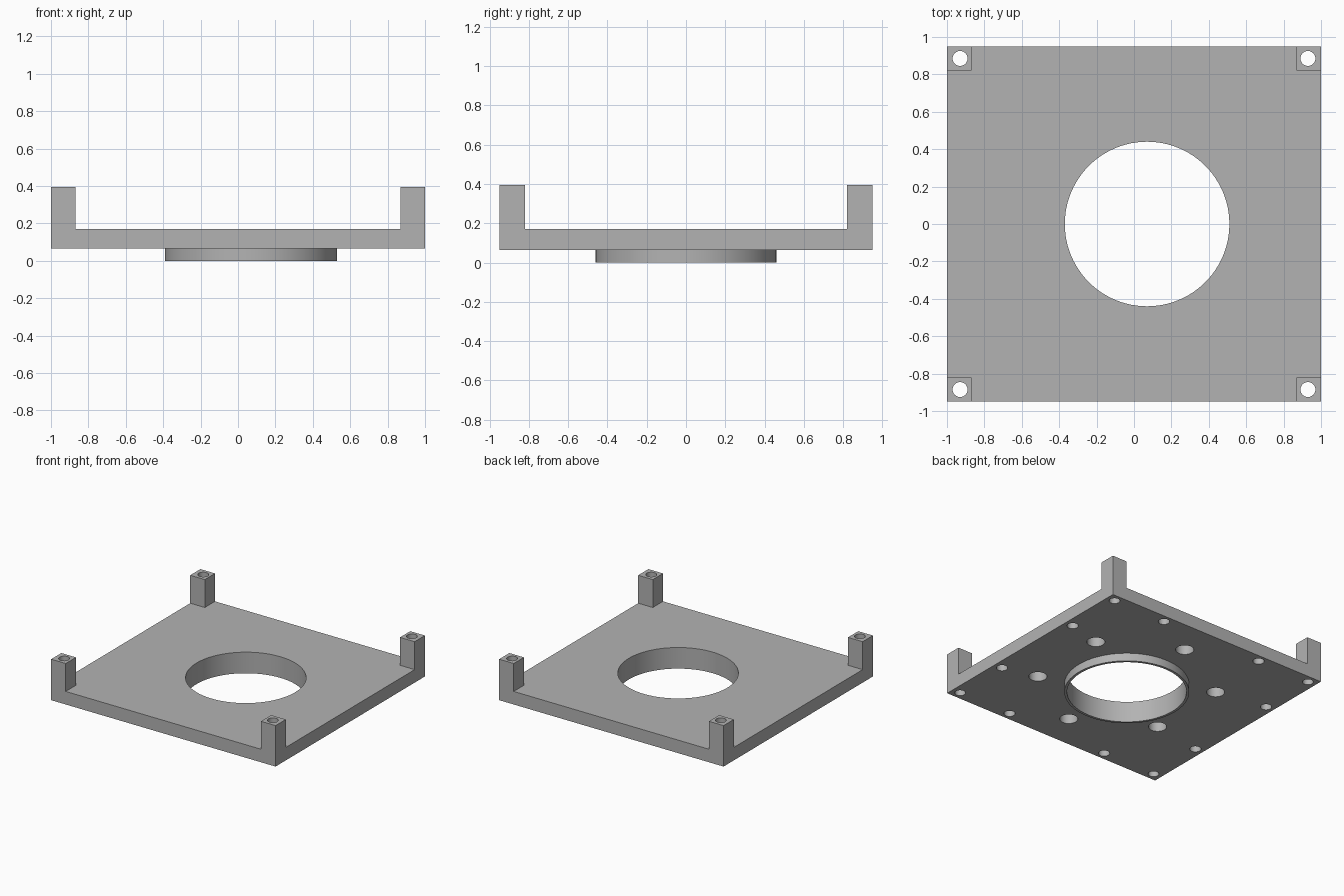
import bpy
import bmesh
import math
from mathutils import Matrix

if "Cube" in bpy.data.objects:
    bpy.data.objects.remove(bpy.data.objects["Cube"], do_unlink=True)

HALF_X, HALF_Y = 1.0, 0.95
BASE, DECK, POST_TOP = 0.065, 0.17, 0.395
POST = 0.13
BORE_X = 0.07
SIGNS = [(sx, sy) for sx in (-1, 1) for sy in (-1, 1)]

grey = bpy.data.materials.new("plain grey")
grey.use_nodes = True
colour = (0.45, 0.45, 0.45, 1)
grey.diffuse_color = colour
grey.node_tree.nodes["Principled BSDF"].inputs["Base Color"].default_value = colour


def add_box(bm, x, y, sx, sy, z0, z1):
    place = Matrix.Translation((x, y, (z0 + z1) / 2)) @ Matrix.Diagonal((sx, sy, z1 - z0, 1))
    bmesh.ops.create_cube(bm, size=1, matrix=place)


def add_cylinder(bm, x, y, r, z0, z1, sides=32):
    bmesh.ops.create_cone(bm, cap_ends=True, segments=sides, radius1=r, radius2=r,
                          depth=z1 - z0, matrix=Matrix.Translation((x, y, (z0 + z1) / 2)))


def make_object(name, bm):
    mesh = bpy.data.meshes.new(name)
    bm.to_mesh(mesh)
    bm.free()
    mesh.materials.append(grey)
    obj = bpy.data.objects.new(name, mesh)
    bpy.context.collection.objects.link(obj)
    return obj


def combine(target, tool, operation):
    mod = target.modifiers.new(operation, 'BOOLEAN')
    mod.object, mod.operation, mod.solver = tool, operation, 'EXACT'
    bpy.context.view_layer.objects.active = target
    bpy.ops.object.modifier_apply(modifier=mod.name)
    bpy.data.objects.remove(tool, do_unlink=True)


# Flat plate
bm = bmesh.new()
add_box(bm, 0, 0, 2 * HALF_X, 2 * HALF_Y, BASE, DECK)
plate = make_object("mounting_plate", bm)

# Corner posts, and the collar below the plate
bm = bmesh.new()
for sx, sy in SIGNS:
    add_box(bm, sx * (HALF_X - POST / 2), sy * (HALF_Y - POST / 2), POST, POST, BASE, POST_TOP)
add_cylinder(bm, BORE_X, 0, 0.46, 0, (BASE + DECK) / 2, 96)
combine(plate, make_object("posts_and_collar", bm), 'UNION')

# Central bore, post holes, and blind holes in the underside
bm = bmesh.new()
add_cylinder(bm, BORE_X, 0, 0.44, -0.1, 0.3, 96)
for sx, sy in SIGNS:
    add_cylinder(bm, sx * 0.93, sy * 0.885, 0.04, -0.1, 0.5)
    add_cylinder(bm, sx * 0.93, sy * 0.405, 0.042, -0.1, 0.145)
    add_cylinder(bm, sx * 0.455, sy * 0.885, 0.042, -0.1, 0.145)
for i in range(6):
    a = math.radians(30 + 60 * i)
    add_cylinder(bm, BORE_X + 0.665 * math.cos(a), 0.665 * math.sin(a), 0.067, -0.1, 0.145)
combine(plate, make_object("drills", bm), 'DIFFERENCE')

# Merge coplanar faces and smooth the round walls
bm = bmesh.new()
bm.from_mesh(plate.data)
bmesh.ops.remove_doubles(bm, verts=bm.verts, dist=0.0001)
bmesh.ops.dissolve_limit(bm, angle_limit=math.radians(1), verts=bm.verts, edges=bm.edges)
bm.to_mesh(plate.data)
bm.free()
bpy.ops.object.select_all(action='DESELECT')
plate.select_set(True)
bpy.context.view_layer.objects.active = plate
bpy.ops.object.shade_smooth_by_angle(angle=math.radians(30))
